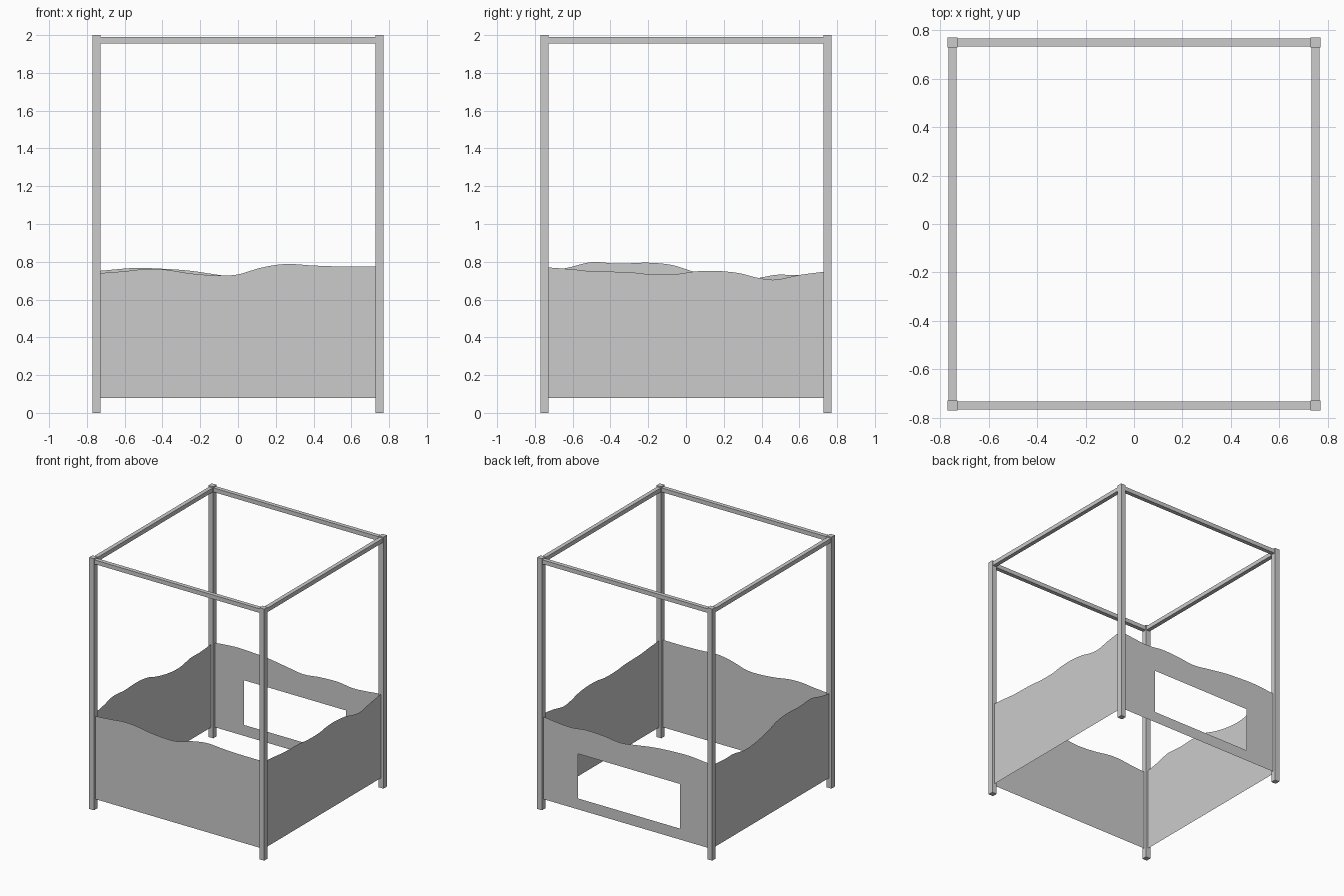
import bpy, bmesh, math

if "Cube" in bpy.data.objects:
    bpy.data.objects.remove(bpy.data.objects["Cube"])

POST, RAIL, C = 0.042, 0.033, 0.749   # section sizes and corner position
HALF, BOTTOM = C - POST / 2, 0.08


def box(name, center, size):
    x, y, z = (s / 2 for s in size)
    bm = bmesh.new()
    bmesh.ops.create_cube(bm, size=1)
    for v in bm.verts:
        v.co = [c + a * s for c, a, s in zip(center, v.co, size)]
    me = bpy.data.meshes.new(name)
    bm.to_mesh(me)
    bm.free()
    ob = bpy.data.objects.new(name, me)
    bpy.context.collection.objects.link(ob)
    return ob


def height(pts, u):
    """Smooth cubic through the profile points."""
    n = len(pts)
    i = max(k for k in range(n - 1) if pts[k][0] <= u or k == 0)
    def slope(k):
        a, b = pts[max(k - 1, 0)], pts[min(k + 1, n - 1)]
        return (b[1] - a[1]) / (b[0] - a[0])
    (x0, z0), (x1, z1) = pts[i], pts[i + 1]
    h = x1 - x0
    t = min(max((u - x0) / h, 0), 1)
    return ((2*t**3 - 3*t**2 + 1) * z0 + (t**3 - 2*t**2 + t) * h * slope(i)
            + (3*t**2 - 2*t**3) * z1 + (t**3 - t**2) * h * slope(i + 1))


def panel(name, pts, place, window=None):
    """Thin sheet with a wavy top edge, optionally with a rectangular opening."""
    us = {round(-HALF + 2 * HALF * i / 60, 4) for i in range(61)}
    if window:
        us |= {window[0], window[1]}
    us = sorted(us)
    bm = bmesh.new()
    for a, b in zip(us, us[1:]):
        ta, tb = height(pts, a), height(pts, b)
        spans = [(BOTTOM, BOTTOM, ta, tb)]
        if window and window[0] <= (a + b) / 2 <= window[1]:
            lo, hi = window[2:]
            spans = [(BOTTOM, BOTTOM, lo, lo), (hi, hi, ta, tb)]
        for za, zb, wa, wb in spans:
            bm.faces.new([bm.verts.new(place(u, z)) for u, z in
                          ((a, za), (b, zb), (b, wb), (a, wa))])
    bmesh.ops.remove_doubles(bm, verts=bm.verts, dist=1e-5)
    me = bpy.data.meshes.new(name)
    bm.to_mesh(me)
    bm.free()
    bpy.context.collection.objects.link(bpy.data.objects.new(name, me))


# Corner posts
for sx, nx in ((-1, "left"), (1, "right")):
    for sy, ny in ((-1, "front"), (1, "back")):
        box(f"{ny}_{nx}_post", (sx * C, sy * C, 1), (POST, POST, 2))

# Top rails between the posts
RZ = 1.973
for s, nx, ny in ((-1, "left", "front"), (1, "right", "back")):
    box(f"{ny}_rail", (0, s * C, RZ), (2 * HALF, RAIL, RAIL))
    box(f"{nx}_rail", (s * C, 0, RZ), (RAIL, 2 * HALF, RAIL))

# Wavy side sheets, the back one with a window
front = [(-.73, .74), (-.6, .75), (-.48, .762), (-.38, .758), (-.25, .738), (-.1, .727),
         (0, .733), (.12, .768), (.25, .788), (.4, .78), (.55, .775), (.73, .775)]
back = [(-.73, .752), (-.55, .767), (-.4, .763), (-.25, .752), (-.1, .73),
        (.05, .71), (.2, .725), (.35, .73), (.5, .715), (.73, .735)]
right = [(-.73, .77), (-.6, .76), (-.5, .75), (-.3, .745), (-.2, .735), (-.05, .735),
         (.04, .748), (.15, .752), (.28, .74), (.38, .715), (.47, .705), (.6, .73), (.73, .747)]
left = [(-.73, .75), (-.62, .77), (-.5, .798), (-.36, .79), (-.2, .795), (-.07, .782),
        (.04, .748), (.2, .715), (.34, .708), (.48, .731), (.58, .73), (.73, .74)]
panel("front_panel", front, lambda u, z: (u, -C, z))
panel("back_panel", back, lambda u, z: (u, C, z), (-.47, .425, .167, .522))
panel("right_panel", right, lambda u, z: (C, u, z))
panel("left_panel", left, lambda u, z: (-C, u, z))
